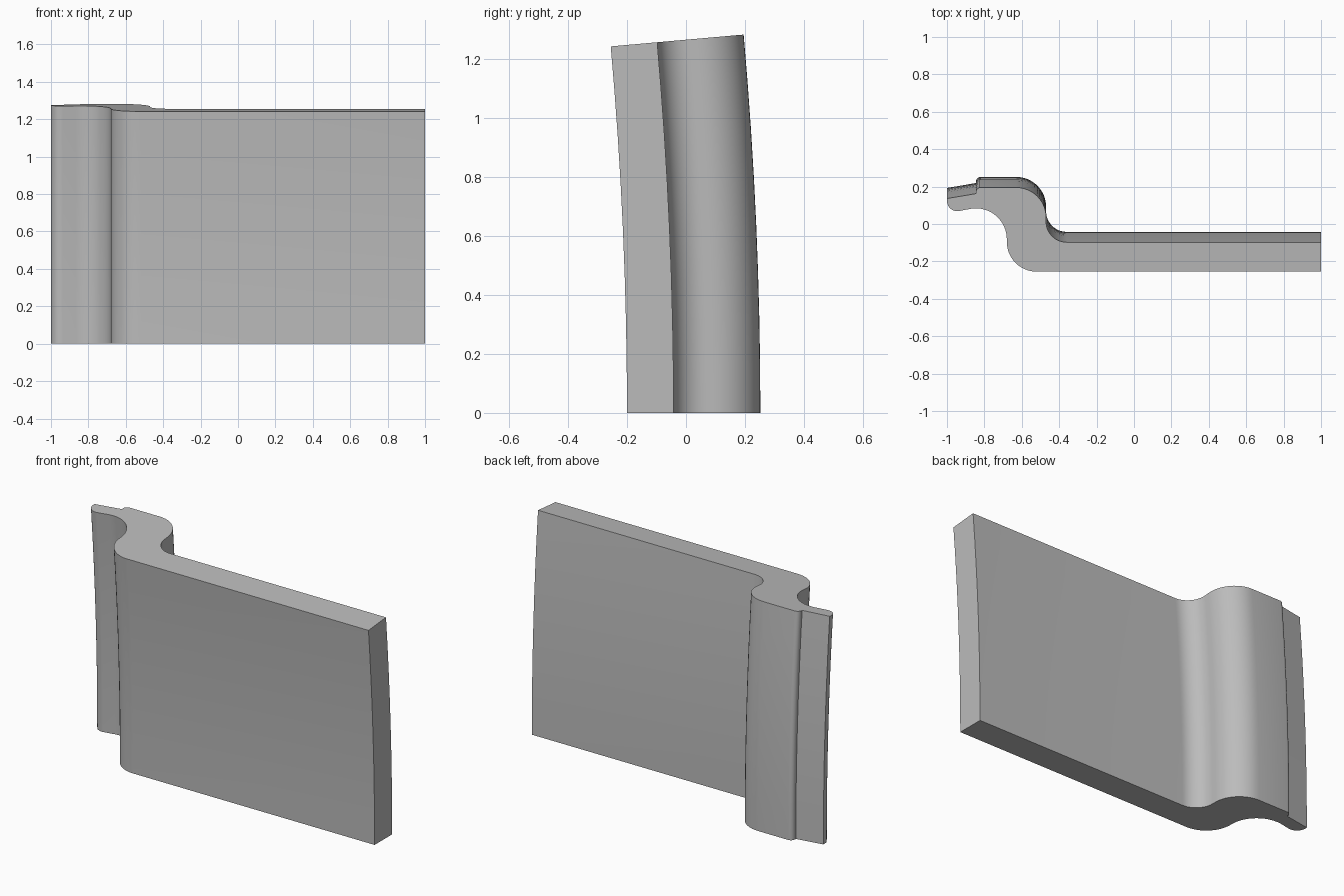
import bpy, bmesh, math

if "Cube" in bpy.data.objects:
    bpy.data.objects.remove(bpy.data.objects["Cube"], do_unlink=True)

BEND_CENTRE = -14.25   # y of the horizontal axis the panel is bent around
BEND_ANGLE = 0.0885
STEPS = 8


def arc(cx, cy, r, start, end, n=12):
    """Points on a circular arc, angles in degrees."""
    angles = [math.radians(start + (end - start) * i / n) for i in range(n + 1)]
    return [(cx + r * math.cos(a), cy + r * math.sin(a)) for a in angles]


# Plan outline, running from the right-hand end along the front and back again
outline = [(1, -0.042), (1, -0.2)][::-1]
outline = [(1, -0.2)]
outline += arc(-0.52, -0.04, 0.16, 270, 180)          # outer front bend
outline += arc(-0.845, -0.025, 0.165, 0, 98)          # hollow behind the lip
outline += arc(-0.945, 0.18, 0.055, 278, 180, 8)      # rounded lip nose
outline += [(-1, 0.193), (-0.845, 0.219)]             # thin lip, back face
outline += arc(-0.82, 0.227, 0.025, 180, 90, 5)       # small step
outline += arc(-0.63, 0.092, 0.16, 90, 0)             # outer back bend
outline += arc(-0.36, 0.068, 0.11, 180, 270)          # inner back bend
outline += [(1, -0.042)]

# Sweep the outline along the gentle bend
bm = bmesh.new()
rings = []
for i in range(STEPS + 1):
    a = BEND_ANGLE * i / STEPS
    rings.append([bm.verts.new((x, BEND_CENTRE + (y - BEND_CENTRE) * math.cos(a),
                                (y - BEND_CENTRE) * math.sin(a)))
                  for x, y in outline])
count = len(outline)
for low, high in zip(rings, rings[1:]):
    for j in range(count):
        k = (j + 1) % count
        bm.faces.new((low[j], low[k], high[k], high[j]))
bm.faces.new(rings[0])
bm.faces.new(rings[-1])
bmesh.ops.recalc_face_normals(bm, faces=bm.faces)

mesh = bpy.data.meshes.new("curved_panel")
bm.to_mesh(mesh)
bm.free()
panel = bpy.data.objects.new("curved_panel", mesh)
bpy.context.collection.objects.link(panel)

# Single grey finish
grey = bpy.data.materials.new("plain grey")
grey.use_nodes = True
colour = (0.5, 0.5, 0.5, 1)
grey.diffuse_color = colour
grey.node_tree.nodes["Principled BSDF"].inputs["Base Color"].default_value = colour
mesh.materials.append(grey)

bpy.ops.object.select_all(action='DESELECT')
panel.select_set(True)
bpy.context.view_layer.objects.active = panel
bpy.ops.object.shade_smooth_by_angle(angle=math.radians(30))
